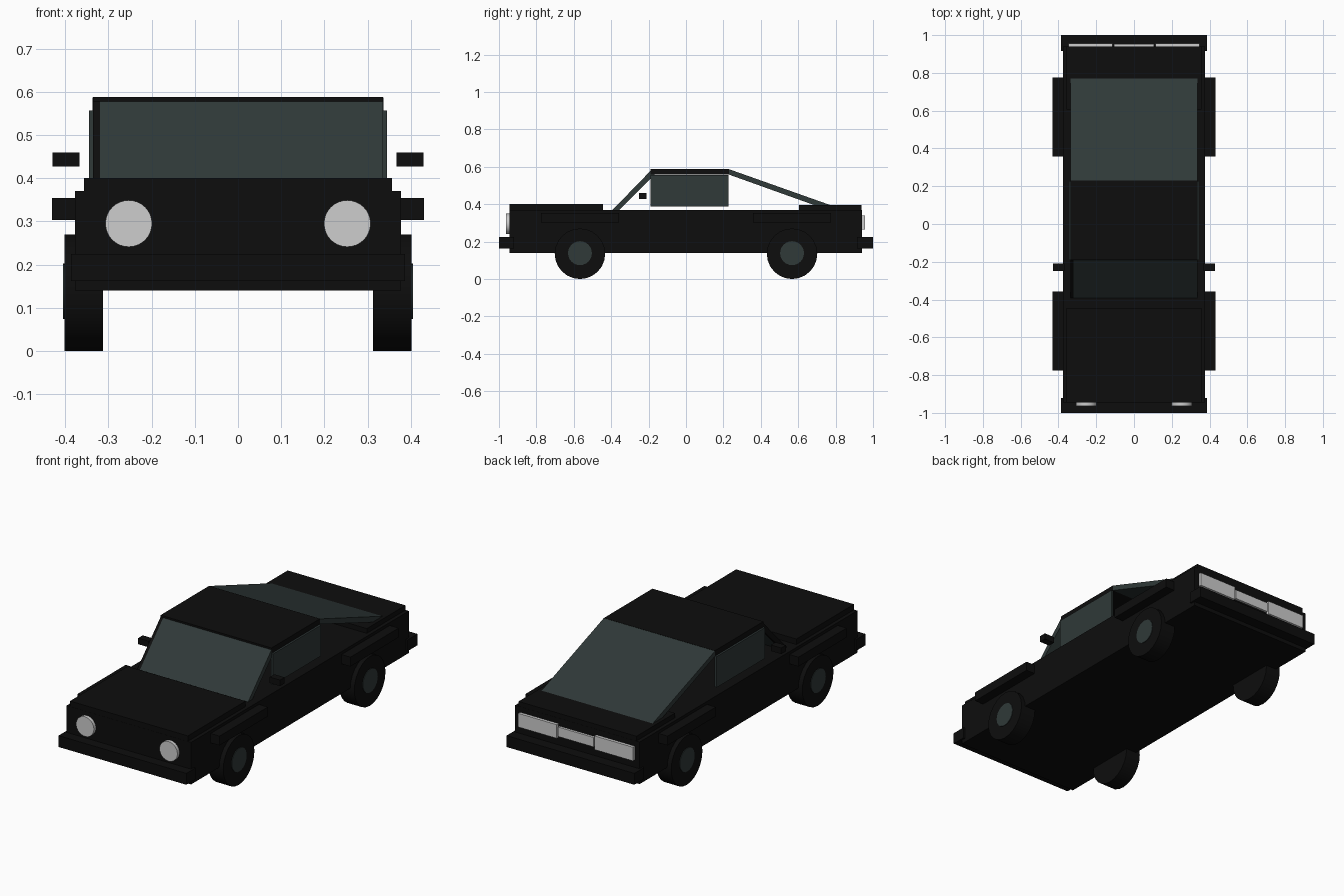
import bpy, bmesh, math
from mathutils import Matrix

if "Cube" in bpy.data.objects:
    bpy.data.objects.remove(bpy.data.objects["Cube"])


def material(name, r, g, b):
    m = bpy.data.materials.new(name)
    m.diffuse_color = (r, g, b, 1)
    m.use_nodes = True
    m.node_tree.nodes["Principled BSDF"].inputs["Base Color"].default_value = m.diffuse_color
    return m


BLACK = material("black_paint", 0.004, 0.004, 0.004)
GLASS = material("grey_green_glass", 0.029, 0.041, 0.040)
LIGHT = material("lamp_white", 0.61, 0.61, 0.61)


def finish(name, bm, mat):
    bmesh.ops.recalc_face_normals(bm, faces=bm.faces[:])
    me = bpy.data.meshes.new(name)
    bm.to_mesh(me)
    bm.free()
    me.materials.append(mat)
    ob = bpy.data.objects.new(name, me)
    bpy.context.collection.objects.link(ob)
    return ob


def box(name, x, y, z, mat):
    """Box from (min, max) pairs."""
    bm = bmesh.new()
    bmesh.ops.create_cube(bm, size=1)
    for v in bm.verts:
        for i, (a, b) in enumerate((x, y, z)):
            v.co[i] = a if v.co[i] < 0 else b
    return finish(name, bm, mat)


def prism(name, profile, x0, x1, mat):
    """Side profile of (y, z) points extruded across x."""
    bm = bmesh.new()
    face = bm.faces.new([bm.verts.new((x0, y, z)) for y, z in profile])
    ext = bmesh.ops.extrude_face_region(bm, geom=[face])
    for v in ext["geom"]:
        if isinstance(v, bmesh.types.BMVert):
            v.co.x = x1
    return finish(name, bm, mat)


def cylinder(name, centre, radius, depth, axis, mat, sides):
    bm = bmesh.new()
    turn = Matrix.Rotation(math.pi / 2, 4, "Y" if axis == "X" else "X")
    bmesh.ops.create_cone(bm, cap_ends=True, segments=sides, radius1=radius,
                          radius2=radius, depth=depth,
                          matrix=Matrix.Translation(centre) @ turn)
    for f in bm.faces:
        f.smooth = len(f.verts) == 4
    for e in bm.edges:
        e.smooth = all(len(f.verts) == 4 for f in e.link_faces)
    return finish(name, bm, mat)


# Body, hood, trunk and bumpers
box("body", (-0.377, 0.377), (-0.945, 0.94), (0.14, 0.37), BLACK)
box("hood", (-0.357, 0.357), (-0.944, -0.445), (0.36, 0.40), BLACK)
box("trunk", (-0.357, 0.357), (0.605, 0.939), (0.36, 0.396), BLACK)
box("front_bumper", (-0.387, 0.387), (-1.0, -0.92), (0.162, 0.224), BLACK)
box("rear_bumper", (-0.387, 0.387), (0.915, 1.0), (0.162, 0.224), BLACK)

# Open cabin: roof with sloping glass slabs front and rear
box("roof", (-0.336, 0.336), (-0.19, 0.23), (0.558, 0.588), BLACK)
screen = [(-0.392, 0.37), (-0.19, 0.578), (-0.165, 0.56), (-0.355, 0.37)]
prism("windshield", screen, -0.32, 0.336, GLASS)
prism("windshield_post", screen, -0.336, -0.32, BLACK)
prism("rear_window", [(0.23, 0.587), (0.775, 0.394), (0.70, 0.39),
                      (0.23, 0.558)], -0.337, 0.337, GLASS)

for side, s in (("left", -1), ("right", 1)):
    def span(a, b):
        return tuple(sorted((s * a, s * b)))

    box(side + "_side_window", span(0.333, 0.345), (-0.19, 0.227),
        (0.388, 0.557), GLASS)
    box(side + "_mirror", span(0.367, 0.43), (-0.25, -0.21),
        (0.427, 0.46), BLACK)
    cylinder(side + "_headlight", (s * 0.253, -0.95, 0.295), 0.054, 0.026,
             "Y", LIGHT, 32)
    box(side + "_tail_light", span(0.114, 0.348), (0.93, 0.956),
        (0.265, 0.34), LIGHT)

    # Wheels, hubs and fender flares, front and rear
    for end, e in (("front", -1), ("rear", 1)):
        tag = end + "_" + side
        y = e * 0.567
        cylinder(tag + "_wheel", (s * 0.357, y, 0.135), 0.135, 0.09,
                 "X", BLACK, 24)
        cylinder(tag + "_hub", (s * 0.39, y, 0.138), 0.064, 0.03,
                 "X", GLASS, 24)
        box(tag + "_fender", span(0.36, 0.431),
            tuple(sorted((e * 0.357, e * 0.775))), (0.303, 0.354), BLACK)

# Narrow centre lamp
box("centre_tail_light", (-0.107, 0.107), (0.93, 0.953), (0.276, 0.328), LIGHT)
